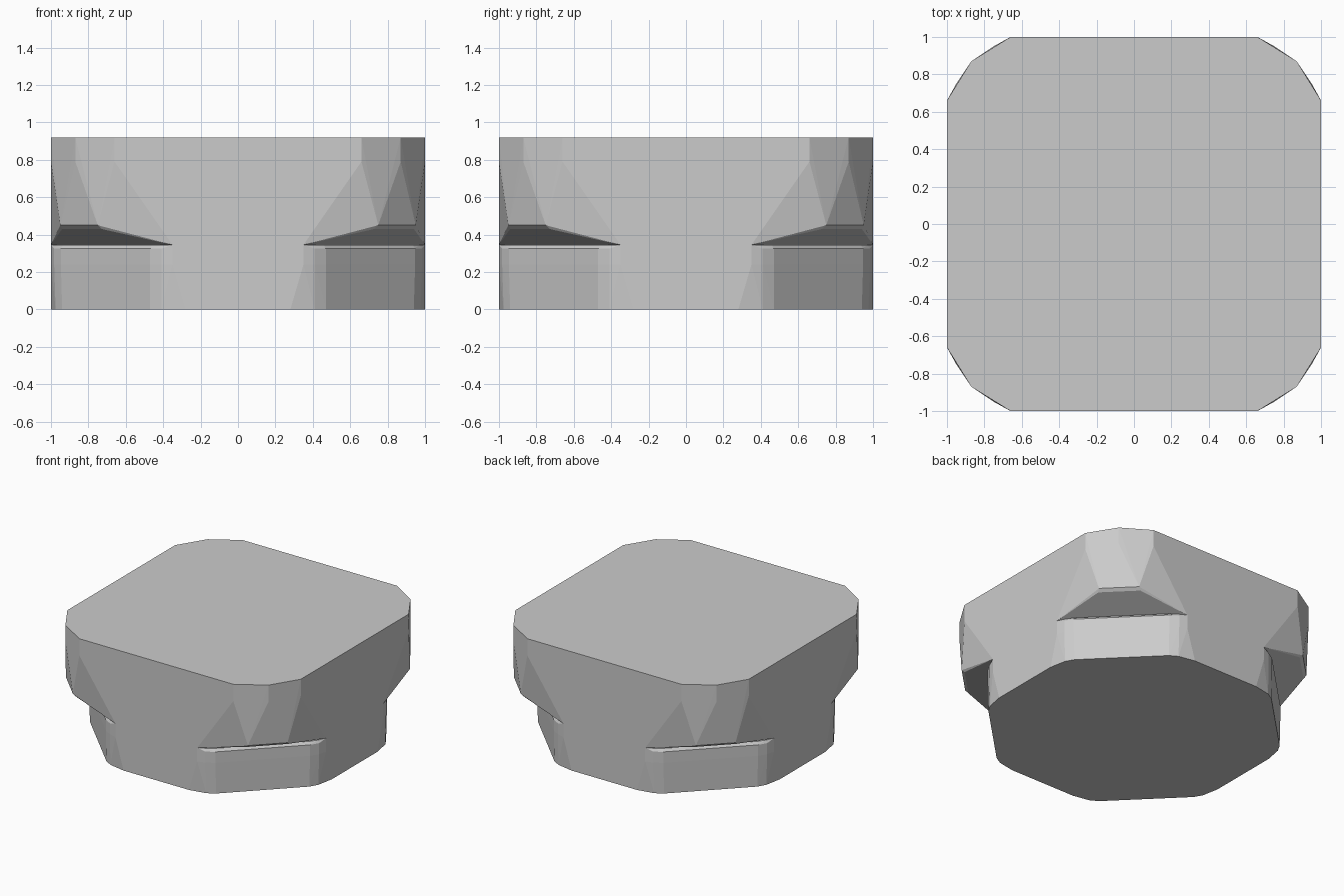
import bpy, bmesh, math

if "Cube" in bpy.data.objects:
    bpy.data.objects.remove(bpy.data.objects["Cube"])

SEAM = 0.345  # height where the corner grooves meet the base


def ring(z, points):
    """Mirror the (a, b) corner points into all four corners, both ways round."""
    out = []
    for a, b in points:
        for sx in (-1, 1):
            for sy in (-1, 1):
                out += [(sx * a, sy * b, z), (sx * b, sy * a, z)]
    return out


def add_hull(bm, rings):
    verts = [bm.verts.new(p) for z, pts in rings for p in ring(z, pts)]
    res = bmesh.ops.convex_hull(bm, input=verts)
    loose = {v for v in res["geom_interior"] + res["geom_unused"]
             if isinstance(v, bmesh.types.BMVert)}
    bmesh.ops.delete(bm, geom=list(loose), context='VERTS')


bm = bmesh.new()

# lower base: octagon with softened corners and a small lip at the top
lip = [(0.35, 1), (0.41, 0.97), (0.46, 0.935)]
wall = [(0.35, 1), (0.41, 0.983), (0.47, 0.947)]
add_hull(bm, [
    (0, [(0.28, 1), (0.41, 0.975), (0.47, 0.94)]),
    (0.24, wall),
    (0.325, wall),
    (SEAM, lip),
])

# upper block: overhanging faceted corners
top = [(0.66, 1), (0.87, 0.87)]
add_hull(bm, [
    (SEAM, [(0.35, 1)]),
    (0.43, [(0.73, 0.94)]),
    (0.45, [(0.75, 0.95)]),
    (0.79, top),
    (0.92, top),
])

# open the two inner caps so the halves become one shell
caps = [f for f in bm.faces if all(abs(v.co.z - SEAM) < 1e-4 for v in f.verts)]
bmesh.ops.delete(bm, geom=caps, context='FACES')

# narrow ledge on each corner, between lip and overhang
outline = lip + [(b, a) for a, b in reversed(lip)]
for i in range(4):
    c, s = round(math.cos(i * math.pi / 2)), round(math.sin(i * math.pi / 2))
    bm.faces.new([bm.verts.new((c * x - s * y, s * x + c * y, SEAM))
                  for x, y in outline])

bmesh.ops.remove_doubles(bm, verts=bm.verts, dist=1e-4)
bmesh.ops.dissolve_limit(bm, angle_limit=math.radians(0.5),
                         verts=bm.verts, edges=bm.edges)
bmesh.ops.recalc_face_normals(bm, faces=bm.faces)

mesh = bpy.data.meshes.new("notched_block")
bm.to_mesh(mesh)
bm.free()
block = bpy.data.objects.new("notched_block", mesh)
bpy.context.collection.objects.link(block)
